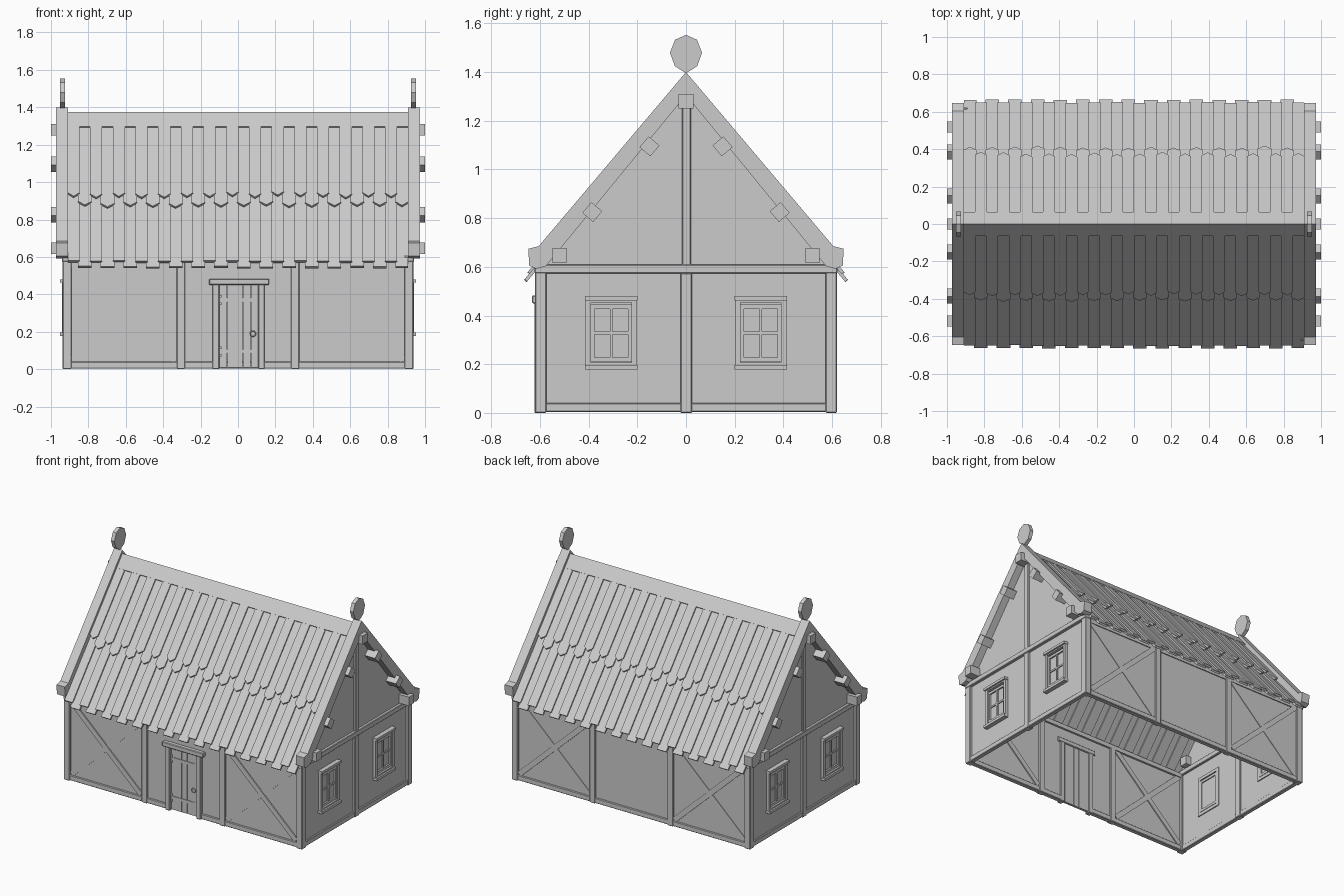
import bpy, bmesh, math, random
from mathutils import Matrix, Vector

if "Cube" in bpy.data.objects:
    bpy.data.objects.remove(bpy.data.objects["Cube"])

random.seed(4)
S = 1.18                                   # roof pitch (rise / run)
PITCH = math.atan(S)


def finish(name, bm, bevel=0):
    bmesh.ops.recalc_face_normals(bm, faces=bm.faces)
    me = bpy.data.meshes.new(name)
    bm.to_mesh(me)
    bm.free()
    ob = bpy.data.objects.new(name, me)
    bpy.context.collection.objects.link(ob)
    if bevel:
        m = ob.modifiers.new("edge_wear", 'BEVEL')
        m.width, m.segments = bevel, 1
    return ob


def add_box(bm, x, y, z, rot=None):
    """Box from (min, max) ranges, optionally turned about its own centre."""
    c = Vector([(r[0] + r[1]) / 2 for r in (x, y, z)])
    d = [abs(r[1] - r[0]) for r in (x, y, z)]
    m = Matrix.Translation(c) @ (rot or Matrix()) @ Matrix.Diagonal((*d, 1))
    bmesh.ops.create_cube(bm, size=1, matrix=m)


def box(name, x, y, z, rot=None, bevel=0.0):
    bm = bmesh.new()
    add_box(bm, x, y, z, rot)
    return finish(name, bm, bevel)


def add_prism(bm, top, offset):
    a = [bm.verts.new(p) for p in top]
    b = [bm.verts.new(Vector(p) + offset) for p in top]
    bm.faces.new(a)
    bm.faces.new(b[::-1])
    for i in range(len(a)):
        j = (i + 1) % len(a)
        bm.faces.new((a[i], b[i], b[j], a[j]))


def prism_x(name, pts, x0, x1):
    """Extrude a (y, z) outline along x."""
    bm = bmesh.new()
    add_prism(bm, [(x0, y, z) for y, z in pts], Vector((x1 - x0, 0, 0)))
    return finish(name, bm)


def mirrored(pts):
    """Close a right-half outline running from apex to base line."""
    return pts + [(-y, z) for y, z in reversed(pts) if y > 0]


def span(s, a, b):
    return (min(s * a, s * b), max(s * a, s * b))


BV = 0.004

# Long walls: panel, sill, plate, posts and crossed braces
for s, side in ((-1, "front"), (1, "back")):
    yt = span(s, 0.575, 0.617)
    if s > 0:
        box("back_wall", (-0.92, 0.92), (0.59, 0.605), (0.01, 0.575))
    else:
        box("front_wall_left", (-0.92, -0.10), (-0.605, -0.59), (0.01, 0.575))
        box("front_wall_right", (0.11, 0.92), (-0.605, -0.59), (0.01, 0.575))
        box("front_wall_over_door", (-0.10, 0.11), (-0.605, -0.59), (0.45, 0.575))
    box(side + "_plate", (-0.9, 0.9), span(s, 0.575, 0.612), (0.555, 0.585))
    if s > 0:
        box("back_sill", (-0.9, 0.9), span(s, 0.58, 0.614), (0.003, 0.04), bevel=BV)
    else:
        box("front_sill_left", (-0.9, -0.12), span(s, 0.58, 0.614), (0.003, 0.04), bevel=BV)
        box("front_sill_right", (0.12, 0.9), span(s, 0.58, 0.614), (0.003, 0.04), bevel=BV)
    for e in (-1, 1):
        box(side + "_corner_post", span(e, 0.89, 0.937), span(s, 0.573, 0.62), (0, 0.58), bevel=BV)
        box(side + "_inner_post", span(e, 0.283, 0.328), yt, (0, 0.575), bevel=BV)
        cx, cz, dx, dz = e * 0.609, 0.305, 0.565, 0.53
        half = math.hypot(dx, dz) / 2 - 0.012
        for k in (-1, 1):
            box(side + "_brace", (cx - half, cx + half), span(s, 0.582, 0.611 + 0.002 * k),
                (cz - 0.018, cz + 0.018), Matrix.Rotation(k * math.atan2(dz, dx), 4, 'Y'))

# Gable ends
for e, side in ((-1, "left"), (1, "right")):
    xt = span(e, 0.892, 0.935)
    prism_x(side + "_gable_wall",
            mirrored([(0, 1.32), (0.60, 0.605), (0.60, 0.01)]), e * 0.905, e * 0.92)
    box(side + "_sill", span(e, 0.9, 0.932), (-0.59, 0.59), (0.003, 0.04), bevel=BV)
    box(side + "_tie_beam", span(e, 0.89, 0.94), (-0.622, 0.622), (0.573, 0.61), bevel=BV)
    box(side + "_middle_post", xt, (-0.023, 0.025), (0, 0.575), bevel=BV)
    box(side + "_king_post", xt, (-0.017, 0.02), (0.605, 1.28), bevel=BV)
    # Purlin ends
    stub = span(e, 0.86, 1.0)
    box(side + "_ridge_purlin", stub, (-0.03, 0.03), (1.25, 1.31))
    for s in (-1, 1):
        box(side + "_eave_purlin", stub, span(s, 0.49, 0.548), (0.615, 0.677))
        for py, pz in ((0.15, 1.095), (0.385, 0.825)):
            box(side + "_purlin", stub, (s * py - 0.029, s * py + 0.029), (pz - 0.029, pz + 0.029),
                Matrix.Rotation(-s * PITCH, 4, 'X'))
    # Verge boards with kicked foot, one per slope
    for s in (-1, 1):
        outline = [(0, 1.40), (0.605, 0.685), (0.648, 0.674), (0.644, 0.605),
                   (0.615, 0.592), (0.575, 0.603), (0, 1.305)]
        prism_x(side + "_verge_board", [(s * y, z) for y, z in outline], e * 0.908, e * 0.972)
    # Ridge finial
    prism_x(side + "_finial", mirrored([(0, 1.553), (0.045, 1.533), (0.066, 1.48),
                                        (0.046, 1.425), (0, 1.395)]), e * 0.925, e * 0.952)
    # Windows
    for c in (-0.307, 0.307):
        bm = bmesh.new()
        for w0, w1, z0, z1, t, d in ((-0.105, 0.105, 0.185, 0.475, 0.022, 0.94),
                                     (-0.087, 0.087, 0.21, 0.445, 0.018, 0.931)):
            xr = span(e, 0.898, d)
            add_box(bm, xr, (c + w0, c + w0 + t), (z0, z1))
            add_box(bm, xr, (c + w1 - t, c + w1), (z0, z1))
            add_box(bm, xr, (c + w0 + t, c + w1 - t), (z0, z0 + t))
            add_box(bm, xr, (c + w0 + t, c + w1 - t), (z1 - t, z1))
        add_box(bm, span(e, 0.91, 0.928), (c - 0.006, c + 0.006), (0.22, 0.44))
        add_box(bm, span(e, 0.91, 0.927), (c - 0.075, c + 0.075), (0.322, 0.334))
        finish(side + "_window_frame", bm)
        box(side + "_window_lintel", span(e, 0.91, 0.952), (c - 0.108, c + 0.108), (0.462, 0.48))
        box(side + "_window_sill", span(e, 0.91, 0.952), (c - 0.108, c + 0.108), (0.178, 0.197))

# Door
bm = bmesh.new()
for i in range(5):
    x = -0.1 + i * 0.042
    add_box(bm, (x + 0.001, x + 0.041), (-0.607, -0.589), (0.008, 0.45))
finish("door_planks", bm)
box("door_post_left", (-0.137, -0.1), (-0.623, -0.58), (0, 0.455), bevel=BV)
box("door_post_right", (0.108, 0.143), (-0.623, -0.58), (0, 0.455), bevel=BV)
box("door_lintel", (-0.155, 0.167), (-0.633, -0.58), (0.45, 0.483), bevel=BV)
for z in (0.095, 0.37):
    box("door_strap", (-0.098, 0.085), (-0.611, -0.605), (z - 0.01, z + 0.01))
    for dz in (-0.02, 0.02):
        box("door_hinge", (-0.1, -0.088), (-0.616, -0.605), (z + dz - 0.007, z + dz + 0.007))
bpy.ops.mesh.primitive_torus_add(location=(0.08, -0.613, 0.19), rotation=(math.pi / 2, 0, 0),
                                 major_radius=0.015, minor_radius=0.003,
                                 major_segments=12, minor_segments=6)
bpy.context.object.name = "door_ring"

# Roof planks: two courses, each alternating long under planks and short raised planks
COLS, W = 30, 1.82 / 30
NORMAL = Vector((0, -S, 1)).normalized()


def course(name, y_top, under, over, tip, turn):
    bm = bmesh.new()
    for i in range(COLS):
        raised = i % 2 == 0
        y_end, apex = over if raised else under
        y_end += random.uniform(-0.006, 0.006) if tip else random.uniform(-0.002, 0.002)
        grow = 0.002 if raised else 0.006
        x0 = max(-0.91, -0.91 + i * W - grow)
        x1 = min(0.91, -0.91 + (i + 1) * W + grow)
        pts = [(x0, y_top), (x1, y_top), (x1, y_end - tip)]
        if tip:
            pts.append(((x0 + x1) / 2, y_end))
        pts.append((x0, y_end - tip))
        add_prism(bm, [(x, -y, apex - S * y) for x, y in pts], NORMAL * -0.014)
    bm.transform(Matrix.Rotation(turn, 4, 'Z'))
    finish(name, bm)


for side, turn in (("front", 0), ("back", math.pi)):
    course(side + "_lower_planks", 0.33, (0.664, 1.332), (0.65, 1.346), 0, turn)
    course(side + "_upper_planks", 0.035, (0.413, 1.36), (0.38, 1.373), 0.016, turn)

# Ridge capping
for s in (-1, 1):
    prism_x("ridge_board", [(0, 1.375), (s * 0.065, 1.298), (s * 0.05, 1.283), (0, 1.342)],
            -0.91, 0.91)
